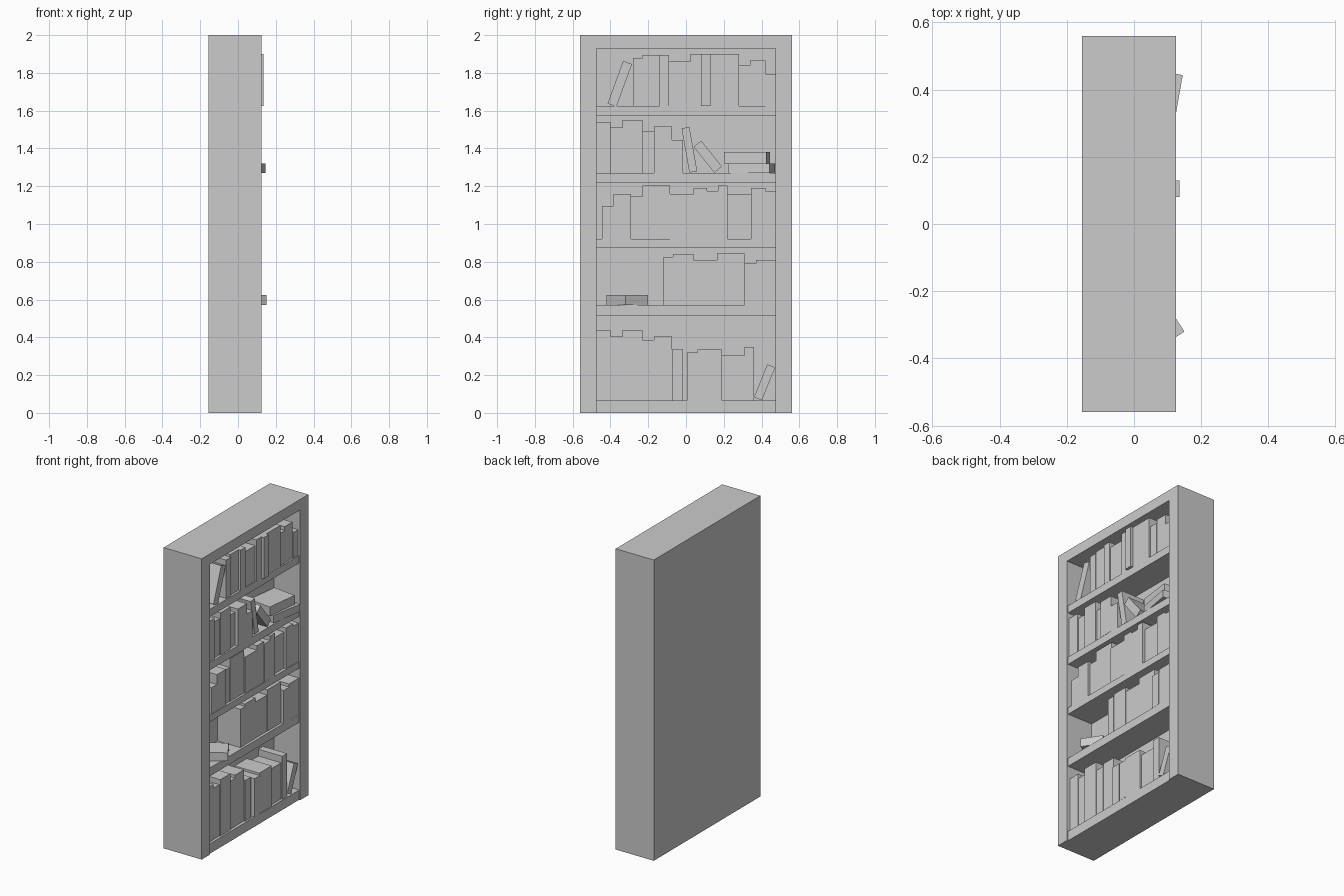
import bpy, bmesh, math, random
from mathutils import Matrix, Vector

if "Cube" in bpy.data.objects:
    bpy.data.objects.remove(bpy.data.objects["Cube"], do_unlink=True)
random.seed(4)

GREY = (0.6, 0.6, 0.6, 1)
mat = bpy.data.materials.new("plain grey")
mat.use_nodes = True
mat.diffuse_color = GREY
mat.node_tree.nodes["Principled BSDF"].inputs["Base Color"].default_value = GREY

BACK, INNER, FRONT = -0.155, -0.067, 0.125
HALF, OPEN, TOP, LINTEL = 0.56, 0.475, 2.0, 1.93


def prism(name, profile, x0, x1):
    """Extrude a (y, z) profile along x."""
    bm = bmesh.new()
    face = bm.faces.new([bm.verts.new((x0, y, z)) for y, z in profile])
    ext = bmesh.ops.extrude_face_region(bm, geom=[face])
    verts = [v for v in ext["geom"] if isinstance(v, bmesh.types.BMVert)]
    bmesh.ops.translate(bm, verts=verts, vec=(x1 - x0, 0, 0))
    bmesh.ops.recalc_face_normals(bm, faces=bm.faces)
    mesh = bpy.data.meshes.new(name)
    bm.to_mesh(mesh)
    bm.free()
    mesh.materials.append(mat)
    obj = bpy.data.objects.new(name, mesh)
    bpy.context.collection.objects.link(obj)
    return obj


def box(name, x0, x1, y0, y1, z0, z1):
    return prism(name, [(y0, z0), (y1, z0), (y1, z1), (y0, z1)], x0, x1)


def book_row(name, base, start, books):
    """Upright books side by side, each given as (end, top); no top is a gap."""
    y = start
    for i, (end, top) in enumerate(books):
        if top:
            box(f"{name}_{i + 1}", INNER, random.uniform(0.095, 0.12), y, end, base, top)
        y = end


def leaning_book(name, y, z, width, height, degrees, x1=0.11):
    """Upright book turned about its lower left spine corner."""
    obj = box(name, INNER + 0.01, x1, 0, width, 0, height)
    obj.data.transform(Matrix.Translation((0, y, z)) @ Matrix.Rotation(math.radians(degrees), 4, 'X'))


def lying_book(name, corner, z0, z1, depth, length, degrees):
    """Flat book turned about its front corner, reaching back and toward one side."""
    obj = box(name, -depth, 0, 0, length, z0, z1)
    obj.data.transform(Matrix.Translation((*corner, 0)) @ Matrix.Rotation(math.radians(degrees), 4, 'Z'))


# Case: sides and top in one piece, with a thick back set between them
prism("case_frame", [(-HALF, 0), (-OPEN, 0), (-OPEN, LINTEL), (OPEN, LINTEL),
                     (OPEN, 0), (HALF, 0), (HALF, TOP), (-HALF, TOP)], BACK, FRONT)
box("back_panel", BACK, INNER, -OPEN, OPEN, 0, LINTEL)

# Shelves, from the floor upward
shelves = [(0, 0.065), (0.515, 0.57), (0.875, 0.92), (1.22, 1.27), (1.575, 1.625)]
for i, (low, high) in enumerate(shelves):
    box(f"shelf_{i + 1}", INNER, FRONT - 0.008, -OPEN, OPEN, low, high)
tops = [high for low, high in shelves]

# Bottom shelf books
book_row("bottom_book", tops[0], -OPEN, [
    (-0.40, 0.435), (-0.335, 0.405), (-0.23, 0.44), (-0.17, 0.385), (-0.075, 0.405),
    (-0.015, 0.335), (0.005, None), (0.06, 0.32), (0.15, 0.335), (0.19, 0.335),
    (0.31, 0.305), (0.36, 0.35)])
leaning_book("bottom_leaning_book", 0.36, 0.083, 0.045, 0.188, -22)

# Second shelf books
book_row("second_book", tops[1], -0.12, [
    (-0.07, 0.825), (0.04, 0.84), (0.165, 0.81), (0.31, 0.845), (0.37, 0.79), (OPEN, 0.81)])
lying_book("second_lying_book", (0.15, -0.32), tops[1], 0.625, 0.187, 0.142, 33)

# Third shelf books
book_row("third_book", tops[2], -0.445, [
    (-0.385, 1.095), (-0.29, 1.16), (-0.23, 1.145), (-0.085, 1.205), (0.04, 1.16),
    (0.11, 1.19), (0.17, 1.175), (0.22, 1.205), (0.345, 1.16), (0.42, 1.19), (OPEN, 1.175)])

# Fourth shelf books
book_row("fourth_book", tops[3], -OPEN, [
    (-0.40, 1.54), (-0.335, 1.51), (-0.23, 1.55), (-0.17, 1.49), (-0.075, 1.515), (-0.015, 1.445)])
leaning_book("fourth_leaning_book", 0.018, 1.272, 0.042, 0.238, 10)
leaning_book("fourth_fallen_book", 0.15, 1.272, 0.052, 0.175, 39)
lower, upper = -10, -7
for name, corner, z0, z1, turn in (("fourth_lower_lying_book", (0.145, 0.443), tops[3], 1.32, lower),
                                   ("fourth_upper_lying_book", (0.12, 0.425), 1.32, 1.38, upper)):
    lying_book(name, corner, z0, z1, 0.165, -0.225, turn)

# Top shelf books, with one spine standing slightly proud
leaning_book("top_leaning_book", -0.415, 1.638, 0.05, 0.24, -20)
book_row("top_book", tops[4], -0.28, [
    (-0.23, 1.88), (-0.14, 1.895), (-0.09, 1.895), (0.025, 1.86), (0.08, 1.9),
    (0.13, None), (0.28, 1.9), (0.34, 1.84), (0.42, 1.865), (OPEN, 1.795)])
box("top_proud_book", INNER, 0.135, 0.08, 0.13, tops[4], 1.9)
